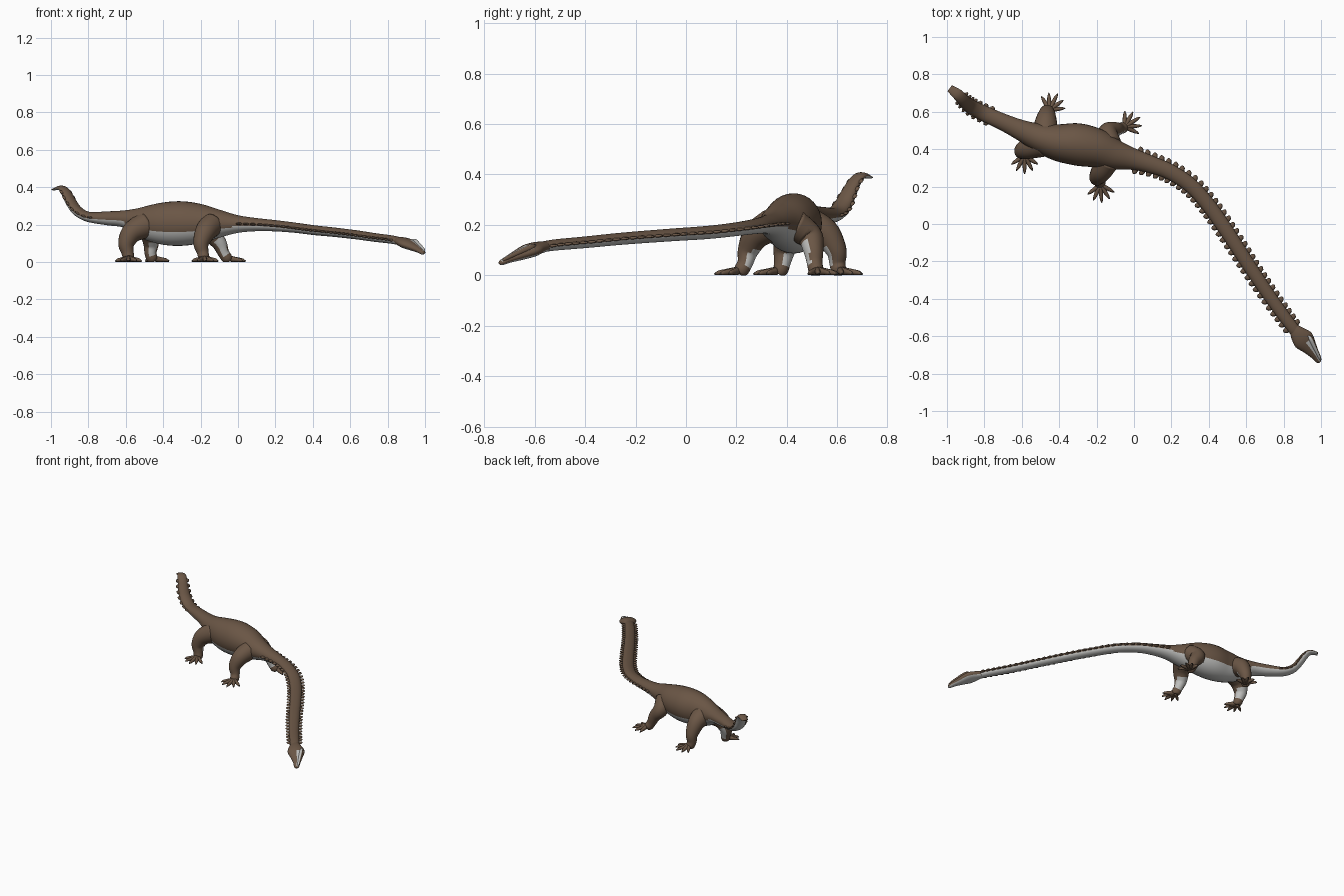
import bpy, bmesh, math
from mathutils import Vector

if "Cube" in bpy.data.objects:
    bpy.data.objects.remove(bpy.data.objects["Cube"])


def material(name, rgb):
    m = bpy.data.materials.new(name)
    m.diffuse_color = (*rgb, 1)
    m.use_nodes = True
    m.node_tree.nodes["Principled BSDF"].inputs["Base Color"].default_value = m.diffuse_color
    return m


BROWN, PALE, DARK = 0, 1, 2
MATS = [material("hide brown", (0.145, 0.093, 0.06)),
        material("belly grey", (0.52, 0.52, 0.505)),
        material("claw dark", (0.05, 0.04, 0.033))]


def spline(pts, n):
    """Catmull-Rom samples through points of any dimension."""
    out = []
    for i in range(len(pts) - 1):
        p = [pts[max(i - 1, 0)], pts[i], pts[i + 1], pts[min(i + 2, len(pts) - 1)]]
        for k in range(n):
            t = k / n
            out.append([0.5 * (2 * b + (c - a) * t + (2 * a - 5 * b + 4 * c - d) * t * t
                               + (3 * b - a - 3 * c + d) * t ** 3) for a, b, c, d in zip(*p)])
    out.append(list(pts[-1]))
    return out


def frames(stations, n, ref=None):
    """Centre, tangent, side, up, half width and half height along a path."""
    s = spline([(*p, p[3]) if len(p) == 4 else p for p in stations], n)
    out = []
    for i, q in enumerate(s):
        t = (Vector(s[min(i + 1, len(s) - 1)][:3]) - Vector(s[max(i - 1, 0)][:3])).normalized()
        side = Vector((-t.y, t.x, 0)) if ref is None else ref - t * ref.dot(t)
        side.normalize()
        out.append((Vector(q[:3]), t, side, t.cross(side), q[3], q[4]))
    return out


def tube(bm, fr, sides=16, rule=None):
    """Skin oval rings; rule(u, direction, cos, sin) picks the material."""
    rings = []
    for c, t, side, up, w, h in fr:
        rings.append([bm.verts.new(c + side * w * math.cos(2 * math.pi * k / sides)
                                   + up * h * math.sin(2 * math.pi * k / sides)) for k in range(sides)])
    faces = []
    for i in range(len(rings) - 1):
        for k in range(sides):
            j = (k + 1) % sides
            f = bm.faces.new((rings[i][k], rings[i][j], rings[i + 1][j], rings[i + 1][k]))
            if rule:
                a = 2 * math.pi * (k + 0.5) / sides
                ca, sa = math.cos(a), math.sin(a)
                f.material_index = rule(i / (len(rings) - 1), fr[i][2] * ca + fr[i][3] * sa, ca, sa)
            faces.append(f)
    faces.append(bm.faces.new(rings[0]))
    faces.append(bm.faces.new(rings[-1]))
    if rule:
        faces[-1].material_index = rule(1, fr[-1][1], 0, 0)
    bmesh.ops.recalc_face_normals(bm, faces=faces)


def finish(name, bm):
    me = bpy.data.meshes.new(name)
    bm.to_mesh(me)
    bm.free()
    for m in MATS:
        me.materials.append(m)
    for p in me.polygons:
        p.use_smooth = True
    ob = bpy.data.objects.new(name, me)
    bpy.context.collection.objects.link(ob)
    return ob


# Tail, trunk and neck: x, y, z, half width, half height
SPINE = [(-.985, .725, .388, .020, .005), (-.945, .695, .396, .029, .013), (-.92, .67, .372, .032, .020),
         (-.895, .645, .325, .036, .024), (-.86, .62, .275, .040, .026), (-.80, .59, .242, .042, .027),
         (-.70, .545, .234, .045, .037), (-.60, .50, .230, .056, .048), (-.50, .46, .212, .078, .088),
         (-.40, .435, .206, .100, .113), (-.30, .425, .206, .113, .119), (-.20, .405, .206, .104, .105),
         (-.10, .37, .205, .080, .075), (0, .345, .203, .057, .047), (.10, .315, .200, .046, .035),
         (.20, .275, .194, .042, .030), (.31, .20, .183, .040, .027), (.41, .085, .170, .039, .026),
         (.51, -.06, .160, .038, .025), (.63, -.245, .146, .036, .024), (.735, -.40, .131, .034, .023),
         (.83, -.53, .119, .032, .022), (.885, -.60, .105, .030, .020)]
spine = frames(SPINE, 6)


def spine_rule(u, d, c, s):
    """Pale underside, reaching higher on the tail and neck than on the trunk."""
    return PALE if s < (-0.38 if 0.32 < u < 0.58 else -0.22) else BROWN


bm = bmesh.new()
tube(bm, spine, 32, spine_rule)
finish("body_neck_and_tail", bm)

# Rows of small back-swept scales along both sides of the neck and tail
bm = bmesh.new()
last = None
for c, t, side, up, w, h in frames(SPINE, 40):
    neck, tail = 0.02 < c.x < 0.85, -0.92 < c.x < -0.74
    if not (neck or tail) or (last and (c - last).length < 0.037):
        continue
    last = c
    reach = 0.018 if neck else 0.004
    for sg in (-1, 1):
        out = side * sg
        a = c + out * (w - 0.012) + up * h * 0.05
        pts = [(a, .016, .007), (a + out * (.011 + reach * .55) - t * .005, .015, .006),
               (a + out * (.010 + reach) - t * .014, .006, .003)]
        tube(bm, frames([(*p, r, q) for p, r, q in pts], 2, t), 6)
finish("side_scales", bm)

# Head: wide at the cheeks, tapering to a low snout
HEAD = [(.855, -.555, .114, .026, .020), (.88, -.59, .108, .046, .025), (.908, -.622, .097, .057, .027),
        (.94, -.662, .081, .040, .022), (.97, -.703, .064, .024, .015), (.987, -.730, .051, .017, .011),
        (.993, -.738, .047, .007, .005)]


def head_rule(u, d, c, s):
    patch = 0.35 < u < 0.85 and s > 0.55 and c > 0.0
    return PALE if s < -0.45 or patch else BROWN


head = frames(HEAD, 5)
bm = bmesh.new()
tube(bm, head, 24, head_rule)
finish("head", bm)

# Brow ridge on the left of the snout, pale on its inner slope
bm = bmesh.new()
ridge = []
for i, size in ((9, .004), (11, .012), (14, .012), (18, .010), (22, .008), (25, .004)):
    c, t, side, up, w, h = head[i]
    ridge.append((*(c + side * w * .62 + up * h * .72), size, size))
tube(bm, frames(ridge, 3), 12, lambda u, d, c, s: PALE if c < 0.6 and s > -0.5 else BROWN)
finish("brow_ridge", bm)

# Legs: path from hip to ankle with radius, then the foot heading
LEGS = {
    "hind_leg_right": ([(-.49, .43, .20, .072), (-.565, .405, .16, .058), (-.597, .39, .10, .044),
                        (-.59, .382, .05, .033), (-.585, .375, .022, .030), (-.585, .365, .010, .024)], (0, -1)),
    "hind_leg_left": ([(-.475, .48, .20, .072), (-.47, .55, .17, .058), (-.465, .595, .10, .042),
                       (-.468, .60, .05, .032), (-.46, .605, .022, .030), (-.452, .61, .010, .024)], (.45, .9)),
    "front_leg_right": ([(-.14, .34, .20, .065), (-.175, .28, .16, .056), (-.197, .247, .10, .042),
                         (-.188, .235, .05, .031), (-.182, .22, .022, .030), (-.18, .21, .010, .024)], (.08, -1)),
    "front_leg_left": ([(-.13, .43, .20, .062), (-.14, .49, .155, .052), (-.10, .505, .10, .040),
                        (-.078, .51, .05, .031), (-.06, .515, .022, .030), (-.05, .52, .010, .024)], (.8, .5)),
}
AXIS = Vector((.95, -.30, 0)).normalized()
for name, (path, heading) in LEGS.items():
    right = name.endswith("right")
    inward = Vector((.35, .93 if right else -.93, 0)).normalized()
    limit = 0.5 if right else 0.75
    bm = bmesh.new()
    tube(bm, frames(path, 5, AXIS), 20,
         lambda u, d, c, s: PALE if 0.3 < u < 0.68 and d.dot(inward) > limit else BROWN)
    # Five spread toes with dark claws
    base = Vector(path[-1][:3])
    fwd = math.atan2(heading[1], heading[0])
    for k in range(-2, 3):
        a = fwd + k * 0.5
        d = Vector((math.cos(a), math.sin(a), 0))
        length = 0.090 - 0.007 * abs(k)
        p = base + d * 0.008
        toe = [(p.x, p.y, .018, .014, .016), (p.x + d.x * length * .5, p.y + d.y * length * .5, .013, .011, .012),
               (p.x + d.x * length * .8, p.y + d.y * length * .8, .010, .008, .009),
               (p.x + d.x * length, p.y + d.y * length, .004, .002, .003)]
        tube(bm, frames(toe, 4), 8, lambda u, d, c, s: DARK if u > 0.8 else BROWN)
    # Keep the soles on the ground
    for v in bm.verts:
        v.co.z = max(v.co.z, 0)
    finish(name, bm)
